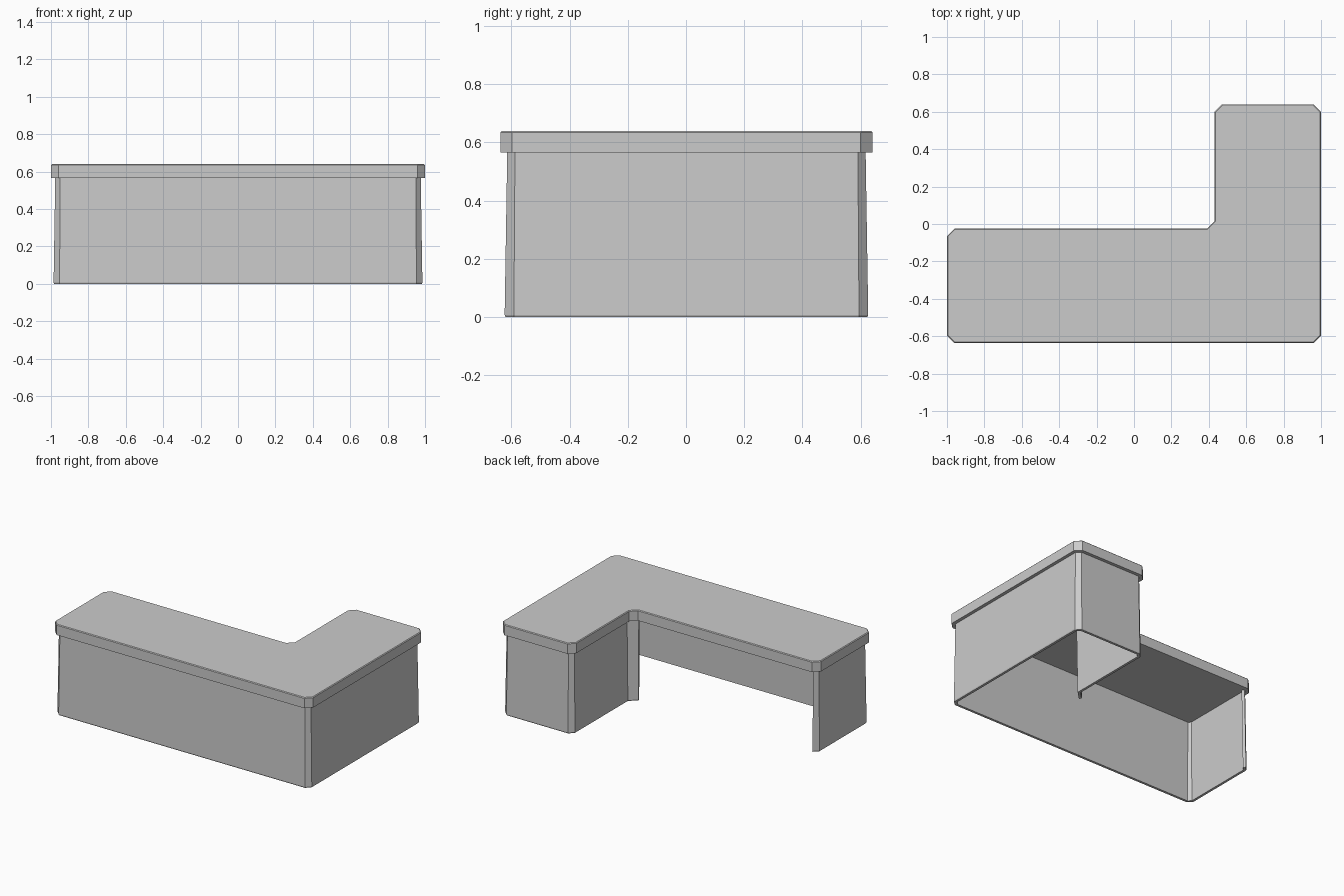
import bpy, bmesh
from mathutils import Vector

if "Cube" in bpy.data.objects:
    bpy.data.objects.remove(bpy.data.objects["Cube"])

# L-shaped plan, counter-clockwise, before corner chamfers
PLAN = [(-1, -0.637), (1, -0.637), (1, 0.64), (0.43, 0.64), (0.43, -0.025), (-1, -0.025)]
CUT = 0.04


def outline(inset):
    """Plan outline with every corner chamfered, moved inward by inset."""
    pts = []
    n = len(PLAN)
    for i in range(n):
        p, a, b = Vector(PLAN[i]), Vector(PLAN[i - 1]), Vector(PLAN[(i + 1) % n])
        pts += [p + (a - p).normalized() * CUT, p + (b - p).normalized() * CUT]
    out = []
    m = len(pts)
    for i in range(m):
        d1 = (pts[i] - pts[i - 1]).normalized()
        d2 = (pts[(i + 1) % m] - pts[i]).normalized()
        n1, n2 = Vector((-d1.y, d1.x)), Vector((-d2.y, d2.x))
        out.append(pts[i] + (n1 + n2) * (inset / (1 + n1.dot(n2))))
    return out


def finish(name, bm):
    bmesh.ops.recalc_face_normals(bm, faces=bm.faces)
    mesh = bpy.data.meshes.new(name)
    bm.to_mesh(mesh)
    bm.free()
    obj = bpy.data.objects.new(name, mesh)
    bpy.context.collection.objects.link(obj)


def ring(bm, pts, z):
    return [bm.verts.new((p.x, p.y, z)) for p in pts]


# Desk top: solid chamfered L slab with a fine softened upper edge
bm = bmesh.new()
rings = [ring(bm, outline(i), z) for i, z in ((0, 0.566), (0, 0.635), (0.005, 0.64))]
for lo, hi in zip(rings, rings[1:]):
    for i in range(len(lo)):
        bm.faces.new((lo[i - 1], lo[i], hi[i], hi[i - 1]))
bm.faces.new(rings[0])
bm.faces.new(rings[-1])
finish("desk_top", bm)

# Wall panels: thin, slightly flared shell, left open along the long seating side
bm = bmesh.new()
THICK = 0.02


def open_run(inset):
    pts = outline(inset)
    return pts[10:] + pts[:10]  # starts and ends at the opening


# cross-section of the wall, as closed loop of (inset, height)
section = [(0.023, 0.57), (0.014, 0.008), (0.017, 0),
           (0.014 + THICK, 0), (0.023 + THICK, 0.57)]
loops = [ring(bm, open_run(i), z) for i, z in section]
# drop the doubled run start so the gap spans only the long inner edge
for k in range(len(loops)):
    a, b = loops[k - 1], loops[k]
    for i in range(len(a) - 1):
        bm.faces.new((a[i], a[i + 1], b[i + 1], b[i]))
for end in (0, -1):
    bm.faces.new([lp[end] for lp in loops])
finish("wall_panels", bm)
